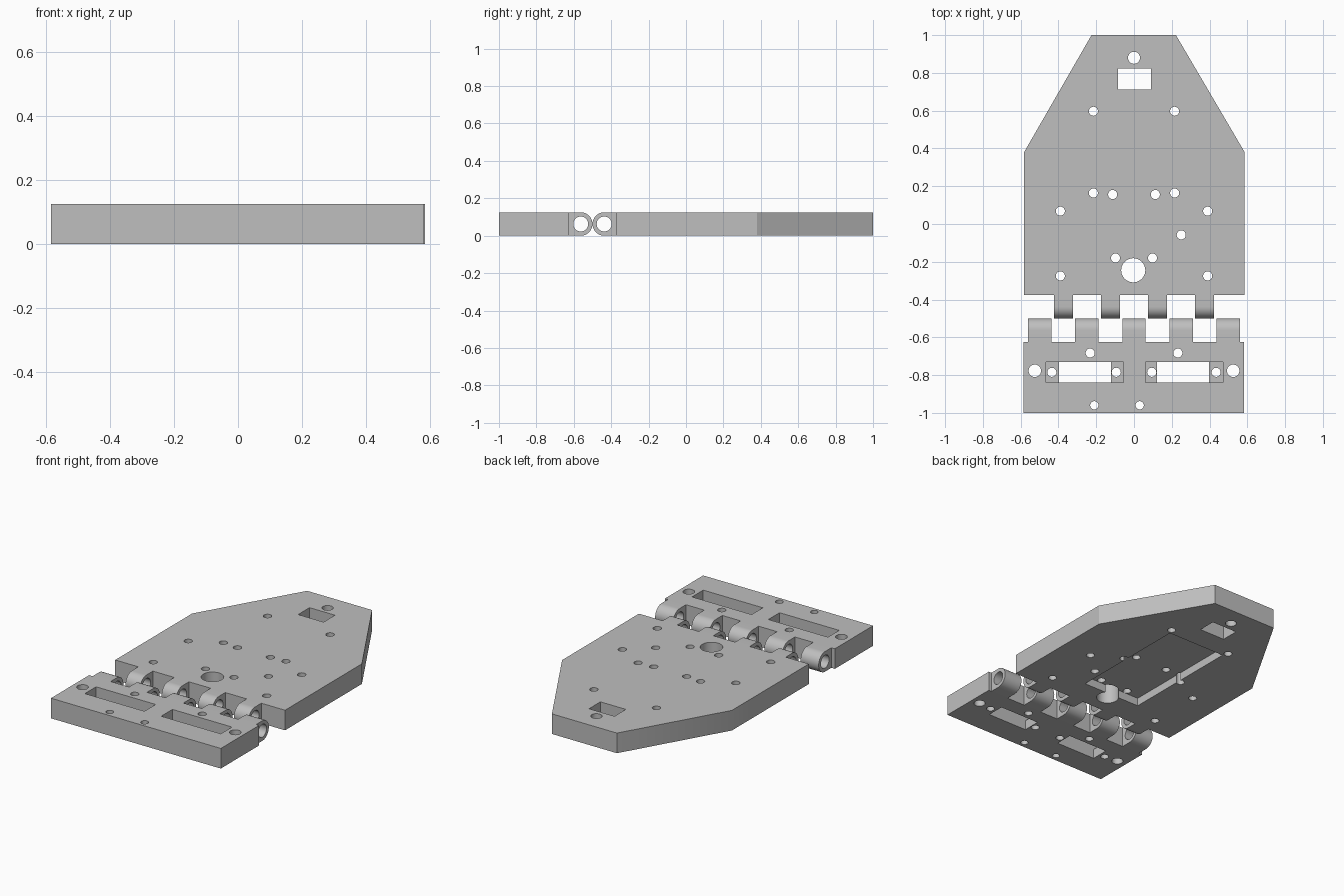
import bpy, bmesh, math
from mathutils import Matrix

default_cube = bpy.data.objects.get("Cube")
if default_cube:
    bpy.data.objects.remove(default_cube, do_unlink=True)

THICK = 0.125
RADIUS = THICK / 2
BORE = 0.04
SMALL = 0.024

grey = bpy.data.materials.new("plain grey")
grey.use_nodes = True
grey.diffuse_color = (0.52, 0.52, 0.52, 1)
grey.node_tree.nodes["Principled BSDF"].inputs["Base Color"].default_value = (0.52, 0.52, 0.52, 1)


def add_object(name, bm):
    """Turn a bmesh into an object in the scene."""
    bmesh.ops.recalc_face_normals(bm, faces=bm.faces)
    mesh = bpy.data.meshes.new(name)
    bm.to_mesh(mesh)
    bm.free()
    mesh.materials.append(grey)
    obj = bpy.data.objects.new(name, mesh)
    bpy.context.collection.objects.link(obj)
    return obj


def extrude(bm, points, offset):
    """Extrude a closed outline by an offset vector."""
    face = bm.faces.new([bm.verts.new(p) for p in points])
    new = bmesh.ops.extrude_face_region(bm, geom=[face])["geom"]
    verts = [g for g in new if isinstance(g, bmesh.types.BMVert)]
    bmesh.ops.translate(bm, verts=verts, vec=offset)


def box(bm, x0, x1, y0, y1, z0, z1):
    outline = [(x0, y0, z0), (x1, y0, z0), (x1, y1, z0), (x0, y1, z0)]
    extrude(bm, outline, (0, 0, z1 - z0))


def round_hole(bm, x, y, radius):
    bmesh.ops.create_cone(bm, cap_ends=True, segments=32, radius1=radius, radius2=radius,
                          depth=1, matrix=Matrix.Translation((x, y, 0)))


def plate_blank(name, outline):
    bm = bmesh.new()
    extrude(bm, [(x, y, 0) for x, y in outline], (0, 0, THICK))
    return add_object(name, bm)


def hinge_lugs(name, centres, width, edge, side):
    """Knuckles with a flat root at the plate edge and a rounded tip."""
    bm = bmesh.new()
    axis = edge + side * RADIUS
    profile = [(edge - side * 0.02, 0)]
    for i in range(25):
        a = -math.pi / 2 + math.pi * i / 24
        profile.append((axis + side * RADIUS * math.cos(a), RADIUS + RADIUS * math.sin(a)))
    profile.append((edge - side * 0.02, THICK))
    for c in centres:
        extrude(bm, [(c - width / 2, y, z) for y, z in profile], (width, 0, 0))
    return add_object(name, bm)


def hinge_bore(name, y):
    bm = bmesh.new()
    turn = Matrix.Translation((0, y, RADIUS)) @ Matrix.Rotation(math.pi / 2, 4, "Y")
    bmesh.ops.create_cone(bm, cap_ends=True, segments=32, radius1=BORE, radius2=BORE,
                          depth=2, matrix=turn)
    return add_object(name, bm)


def finish(obj, steps):
    """Apply the boolean steps in order, drop the helpers and shade."""
    for helper, operation in steps:
        helper.hide_render = True
        mod = obj.modifiers.new(helper.name, "BOOLEAN")
        mod.object = helper
        mod.operation = operation
        mod.solver = "EXACT"
    graph = bpy.context.evaluated_depsgraph_get()
    graph.update()
    mesh = bpy.data.meshes.new_from_object(obj.evaluated_get(graph))
    obj.modifiers.clear()
    obj.data = mesh
    mesh.materials.clear()
    mesh.materials.append(grey)
    for helper, _ in steps:
        bpy.data.objects.remove(helper, do_unlink=True)
    bpy.ops.object.select_all(action="DESELECT")
    obj.select_set(True)
    bpy.context.view_layer.objects.active = obj
    bpy.ops.object.shade_smooth_by_angle(angle=math.radians(30))


# Large rear plate with tapered end
rear = plate_blank("rear_plate", [(-0.582, -0.375), (0.586, -0.375), (0.586, 0.38),
                                  (0.222, 1), (-0.225, 1), (-0.582, 0.38)])
rear_lugs = hinge_lugs("rear_lugs", [-0.373, -0.125, 0.125, 0.373], 0.1, -0.375, -1)

# Shallow recess below and rectangular window
bm = bmesh.new()
box(bm, -0.2, 0.2, -0.205, 0.565, -0.1, 0.05)
box(bm, -0.085, 0.09, 0.712, 0.824, -1, 1)
rear_pockets = add_object("rear_pockets", bm)

# Rear plate holes, mostly in mirrored pairs
bm = bmesh.new()
for x, y in [(0.215, 0.597), (0.215, 0.164), (0.113, 0.156), (0.39, 0.068),
             (0.098, -0.18), (0.39, -0.275)]:
    for side in (-1, 1):
        round_hole(bm, side * x, y, SMALL)
round_hole(bm, 0.25, -0.058, SMALL)
round_hole(bm, 0, 0.88, 0.032)
round_hole(bm, -0.004, -0.245, 0.064)
rear_holes = add_object("rear_holes", bm)

finish(rear, [(rear_lugs, "UNION"), (hinge_bore("rear_bore", -0.4375), "DIFFERENCE"),
              (rear_pockets, "DIFFERENCE"), (rear_holes, "DIFFERENCE")])

# Short front plate
front = plate_blank("front_plate", [(-0.586, -1), (0.582, -1), (0.582, -0.625), (-0.586, -0.625)])
front_lugs = hinge_lugs("front_lugs", [-0.5, -0.25, 0, 0.25, 0.5], 0.124, -0.625, 1)

# Slots: upper recess leaves a ledge at both ends of the through opening
ledges, slots = bmesh.new(), bmesh.new()
for x0, x1 in [(-0.465, -0.055), (0.06, 0.47)]:
    box(ledges, x0, x1, -0.84, -0.73, 0.06, 1)
    middle = 0.26 if x0 > 0 else -0.26
    box(slots, middle - 0.137, middle + 0.137, -0.84, -0.73, -1, 1)
front_ledges = add_object("front_ledges", ledges)
front_slots = add_object("front_slots", slots)

# Front plate holes
bm = bmesh.new()
for side in (-1, 1):
    round_hole(bm, side * 0.525, -0.777, 0.033)
    round_hole(bm, side * 0.435, -0.785, SMALL)
    round_hole(bm, side * 0.094, -0.785, SMALL)
    round_hole(bm, side * 0.232, -0.683, SMALL)
for x in (-0.21, 0.03):
    round_hole(bm, x, -0.96, 0.022)
front_holes = add_object("front_holes", bm)

finish(front, [(front_lugs, "UNION"), (hinge_bore("front_bore", -0.5625), "DIFFERENCE"),
               (front_ledges, "DIFFERENCE"), (front_slots, "DIFFERENCE"),
               (front_holes, "DIFFERENCE")])
